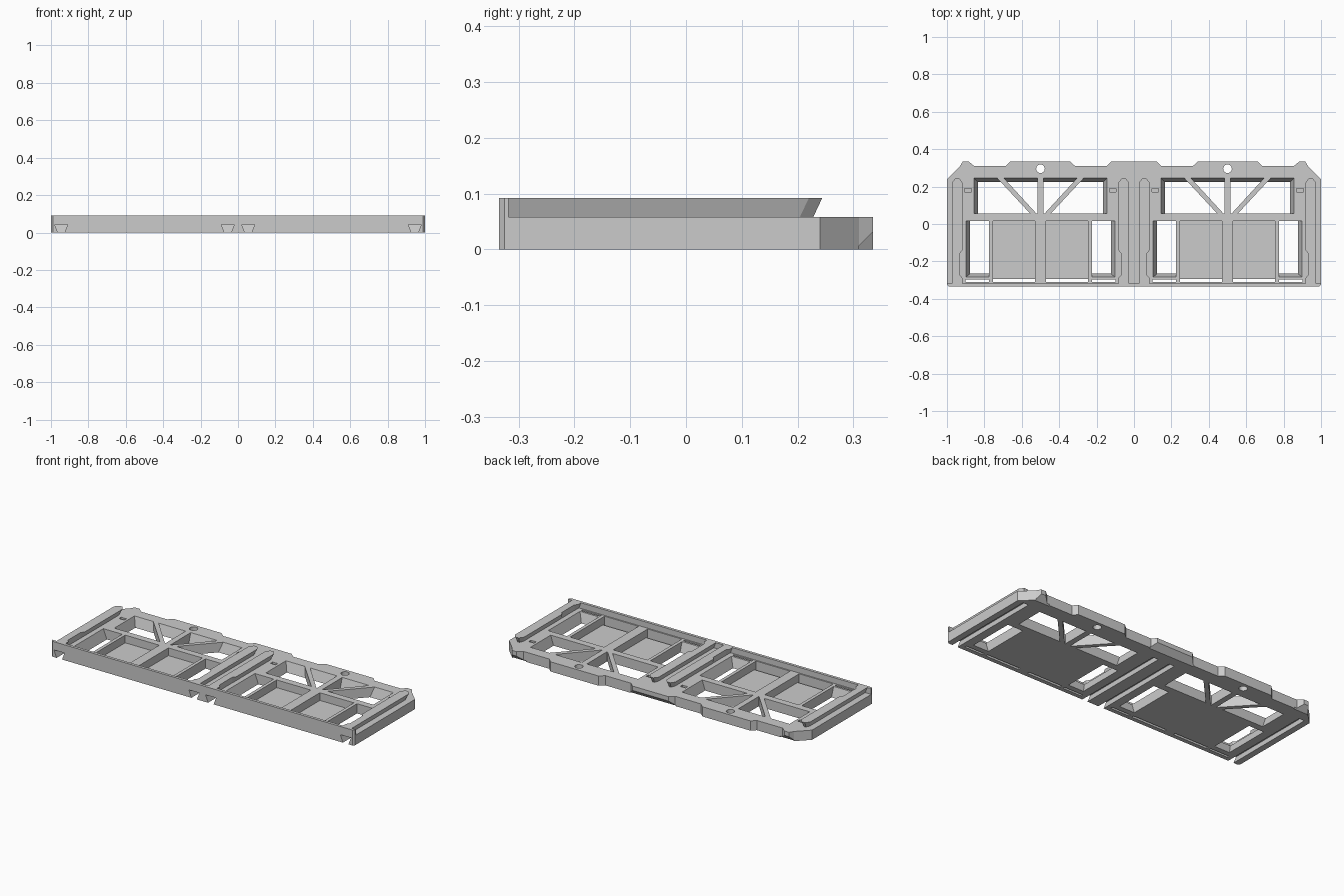
import bpy, bmesh, math

if "Cube" in bpy.data.objects:
    bpy.data.objects.remove(bpy.data.objects["Cube"])

H = 0.058      # plate height
TOP = 0.092    # rail and front wall height


def loft(bm, a, b):
    """Closed solid between two matching 3D loops."""
    va = [bm.verts.new(p) for p in a]
    vb = [bm.verts.new(p) for p in b]
    n = len(a)
    faces = [bm.faces.new(va[::-1]), bm.faces.new(vb)]
    for i in range(n):
        j = (i + 1) % n
        faces.append(bm.faces.new((va[i], va[j], vb[j], vb[i])))
    bmesh.ops.recalc_face_normals(bm, faces=faces)


def prism(bm, pts, z0, z1, top=None):
    loft(bm, [(x, y, z0) for x, y in pts], [(x, y, z1) for x, y in (top or pts)])


def rect(x0, x1, y0, y1):
    return [(x0, y0), (x1, y0), (x1, y1), (x0, y1)]


def side_rect(cx, s, u0, u1, y0, y1):
    return rect(cx + s * u0, cx + s * u1, y0, y1)


def make(name, bm):
    bmesh.ops.recalc_face_normals(bm, faces=bm.faces)
    me = bpy.data.meshes.new(name)
    bm.to_mesh(me)
    bm.free()
    ob = bpy.data.objects.new(name, me)
    bpy.context.collection.objects.link(ob)
    return ob


def cut(ob, cutter):
    m = ob.modifiers.new("cut", 'BOOLEAN')
    m.operation = 'DIFFERENCE'
    m.solver = 'EXACT'
    m.object = cutter
    bpy.context.view_layer.objects.active = ob
    bpy.ops.object.modifier_apply(modifier=m.name)


# Base plate outline with chamfered corners and rear tabs
half = [(1, -.318), (1, .24), (.93, .31), (.915, .335), (.885, .335), (.855, .31),
        (.685, .31), (.66, .335), (.343, .335), (.315, .31), (.145, .31), (.12, .335)]
bm = bmesh.new()
prism(bm, half + [(-x, y) for x, y in half[::-1]], 0, H)
plate = make("base_plate", bm)

# Front wall with chamfered ends
bm = bmesh.new()
prism(bm, [(-1, -.318), (-1, -.325), (-.99, -.335), (.99, -.335), (1, -.325), (1, -.318)], 0, TOP)
wall = make("front_wall", bm)

# Cutters: windows, pockets, holes and small sockets
bm = bmesh.new()
for cx in (-.5, .5):
    prism(bm, rect(cx - .332, cx + .332, .055, .222), -.01, H + .01,
          rect(cx - .358, cx + .358, .055, .248))
    prism(bm, [(cx + .023 * math.cos(t * math.pi / 12), .295 + .023 * math.sin(t * math.pi / 12))
               for t in range(24)], -.01, H + .01)
    for s in (-1, 1):
        prism(bm, side_rect(cx, s, .03, .255, -.31, .015), .012, H + .01)
        prism(bm, side_rect(cx, s, .275, .372, -.262, .015), -.01, H + .01,
              side_rect(cx, s, .275, .403, -.288, .015))
        prism(bm, side_rect(cx, s, .37, .405, .17, .19), .03, H + .01)
openings = make("openings_cutter", bm)

# Cutters: narrow slits behind the front wall, undercut of rear tabs
bm = bmesh.new()
for cx in (-.5, .5):
    for s in (-1, 1):
        prism(bm, side_rect(cx, s, .03, .255, -.31, -.295), -.01, .03)
        prism(bm, side_rect(cx, s, .275, .4, -.31, -.297), -.01, H + .01)
for x0, x1 in ((-.93, -.84), (-.15, .15), (.84, .93)):
    tri = [(.293, -.01), (.345, -.01), (.345, .042)]
    loft(bm, [(x0, y, z) for y, z in tri], [(x1, y, z) for y, z in tri])
slits = make("slits_cutter", bm)

# Cutter: dovetail grooves along the underside
RAILS = ((-.945, 1), (-.055, -1), (.055, 1), (.945, -1))   # centre, inward direction
bm = bmesh.new()
for x, _ in RAILS:
    prism(bm, rect(x - .014, x + .014, -.35, .24), -.01, .043,
          rect(x - .035, x + .035, -.35, .25))
grooves = make("grooves_cutter", bm)

for c in (openings, slits, grooves):
    cut(plate, c)
cut(wall, grooves)
for c in (openings, slits, grooves):
    bpy.data.objects.remove(c)


# Dovetail rails on top, pointed at the rear and relieved beside the windows
def rail_plan(x, s, hw, end, tip):
    n = min(hw, .015)
    pts = [(-hw, -.318), (hw, -.318), (hw, -.29), (n, -.275), (n, -.155), (hw, -.14),
           (hw, end - .024), (hw - tip, end), (tip - hw, end), (-hw, end - .024)]
    return [(x + s * u, y) for u, y in pts]


for i, (x, s) in enumerate(RAILS):
    bm = bmesh.new()
    prism(bm, rail_plan(x, s, .0155, .228, .01), H, TOP, rail_plan(x, s, .029, .244, .018))
    make(f"rail_{i + 1}", bm)

# Spokes across the rear windows
for cx in (-.5, .5):
    bm = bmesh.new()
    prism(bm, rect(cx - .017, cx + .017, .045, .25), 0, H)
    make("centre_spoke", bm)
    for s in (-1, 1):
        bm = bmesh.new()
        prism(bm, [(cx + s * u, y) for u, y in
                   ((.012, .045), (.045, .045), (.236, .25), (.2, .25))], 0, H)
        make("diagonal_spoke", bm)
